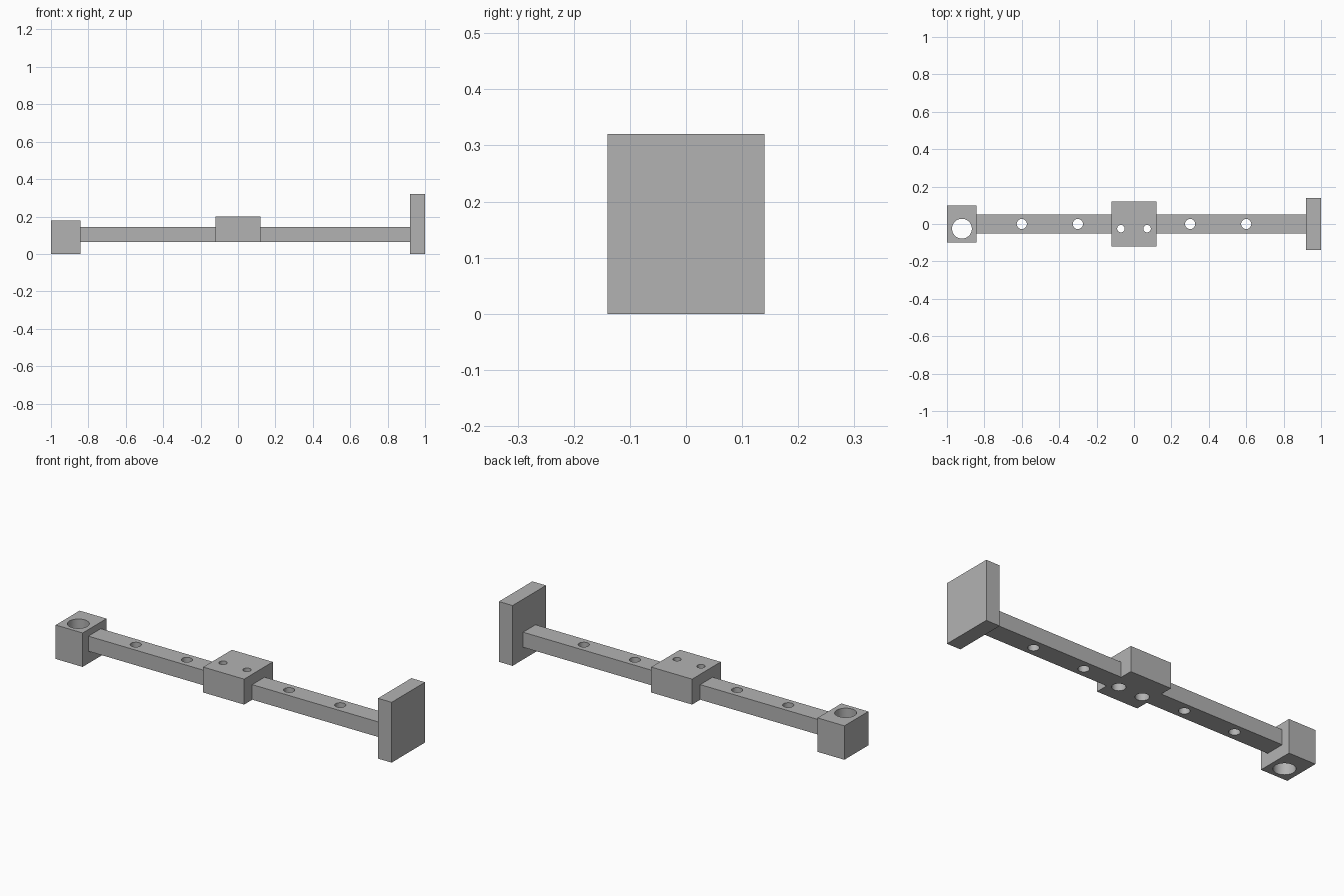
import bpy
import bmesh
from mathutils import Matrix, Vector

if "Cube" in bpy.data.objects:
    bpy.data.objects.remove(bpy.data.objects["Cube"], do_unlink=True)

RAIL_BOTTOM, RAIL_TOP = 0.065, 0.145
BLOCK_TOP = 0.20

metal = bpy.data.materials.new("plain grey metal")
metal.use_nodes = True
grey = (0.45, 0.45, 0.45, 1)
metal.diffuse_color = grey
metal.node_tree.nodes["Principled BSDF"].inputs["Base Color"].default_value = grey


def add_object(name, bm):
    mesh = bpy.data.meshes.new(name)
    bm.to_mesh(mesh)
    bm.free()
    mesh.materials.append(metal)
    obj = bpy.data.objects.new(name, mesh)
    bpy.context.collection.objects.link(obj)
    return obj


def box(name, low, high):
    low, high = Vector(low), Vector(high)
    bm = bmesh.new()
    matrix = Matrix.Translation((low + high) / 2) @ Matrix.Diagonal((*(high - low), 1))
    bmesh.ops.create_cube(bm, size=1, matrix=matrix)
    return add_object(name, bm)


def drill(obj, x, y, radius, bottom=-0.1, top=0.4):
    """Cut a vertical round hole and remove the cutter afterwards."""
    bm = bmesh.new()
    bmesh.ops.create_cone(
        bm, cap_ends=True, segments=48, radius1=radius, radius2=radius,
        depth=top - bottom, matrix=Matrix.Translation((x, y, (top + bottom) / 2)))
    cutter = add_object("hole_cutter", bm)
    cutter.hide_render = True
    mod = obj.modifiers.new("hole", "BOOLEAN")
    mod.operation, mod.solver, mod.object = "DIFFERENCE", "EXACT", cutter
    bpy.context.view_layer.objects.active = obj
    bpy.ops.object.modifier_apply(modifier=mod.name)
    bpy.data.objects.remove(cutter, do_unlink=True)


# End block with a large vertical bore
end_block = box("end_block", (-1, -0.1, 0), (-0.842, 0.1, 0.18))
drill(end_block, -0.92, -0.025, 0.053)

# Rail halves on either side of the centre block
right_rail = box("right_rail", (-0.842, -0.052, RAIL_BOTTOM), (-0.12, 0.052, RAIL_TOP))
left_rail = box("left_rail", (0.12, -0.052, RAIL_BOTTOM), (0.92, 0.052, RAIL_TOP))
for rail, side in ((right_rail, -1), (left_rail, 1)):
    for x in (0.3, 0.6):
        drill(rail, side * x, 0, 0.027)

# Centre block with two screw holes, widened from below
centre_block = box("centre_block", (-0.12, -0.12, RAIL_BOTTOM), (0.12, 0.12, BLOCK_TOP))
for x in (-0.07, 0.07):
    drill(centre_block, x, -0.025, 0.02)
    drill(centre_block, x, -0.025, 0.033, top=0.14)

# End plate
end_plate = box("end_plate", (0.92, -0.14, 0), (1, 0.14, 0.32))

# Smooth bores, crisp edges
for obj in (end_block, right_rail, left_rail, centre_block, end_plate):
    bpy.ops.object.select_all(action="DESELECT")
    obj.select_set(True)
    bpy.context.view_layer.objects.active = obj
    bpy.ops.object.shade_smooth_by_angle()
